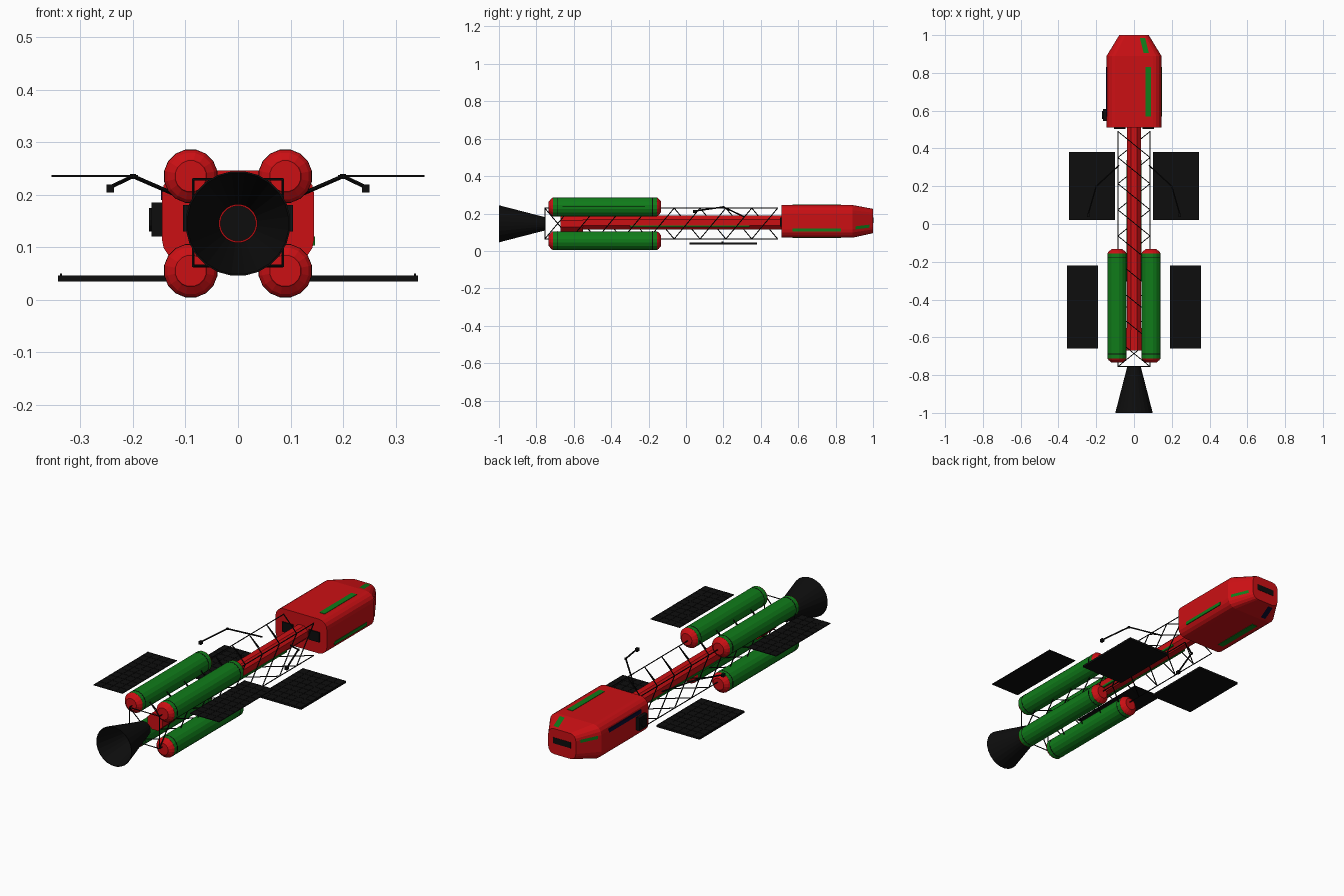
import bpy, bmesh, math
from mathutils import Vector

if "Cube" in bpy.data.objects:
    bpy.data.objects.remove(bpy.data.objects["Cube"])

def mat(name, rgb):
    m = bpy.data.materials.new(name)
    m.diffuse_color = (*rgb, 1)
    m.use_nodes = True
    m.node_tree.nodes["Principled BSDF"].inputs["Base Color"].default_value = m.diffuse_color
    return m

RED = mat("red", (0.6, 0.005, 0.007))
GREEN = mat("green", (0.005, 0.2, 0.01))
BLACK = mat("black", (0.004, 0.004, 0.004))
NAVY = mat("navy", (0.003, 0.004, 0.03))
ZC = 0.145

def finish(bm, name, m, smooth=False):
    bmesh.ops.recalc_face_normals(bm, faces=bm.faces)
    me = bpy.data.meshes.new(name)
    bm.to_mesh(me)
    bm.free()
    me.materials.append(m)
    for p in me.polygons:
        p.use_smooth = smooth
    ob = bpy.data.objects.new(name, me)
    bpy.context.collection.objects.link(ob)
    return ob

def add_box(bm, x0, x1, y0, y1, z0, z1):
    vs = bmesh.ops.create_cube(bm, size=1)["verts"]
    for v in vs:
        v.co = Vector(((x0 + x1) / 2 + v.co.x * (x1 - x0),
                       (y0 + y1) / 2 + v.co.y * (y1 - y0),
                       (z0 + z1) / 2 + v.co.z * (z1 - z0)))

def box(name, m, *lim):
    bm = bmesh.new()
    add_box(bm, *lim)
    return finish(bm, name, m)

def add_rod(bm, a, b, r, n=6):
    a, b = Vector(a), Vector(b)
    vs = bmesh.ops.create_cone(bm, segments=n, radius1=r, radius2=r,
                               depth=(b - a).length, cap_ends=True)["verts"]
    q = (b - a).to_track_quat('Z', 'Y')
    for v in vs:
        v.co = q @ v.co + (a + b) / 2

def loft(name, m, rings, closed_loop=False):
    # rings of matching points joined by quads
    bm = bmesh.new()
    vr = [[bm.verts.new(p) for p in r] for r in rings]
    n = len(rings[0])
    pairs = list(zip(vr, vr[1:])) + ([(vr[-1], vr[0])] if closed_loop else [])
    for a, b in pairs:
        for i in range(n):
            j = (i + 1) % n
            bm.faces.new((a[i], a[j], b[j], b[i]))
    if not closed_loop:
        bm.faces.new(vr[0])
        bm.faces.new(vr[-1])
    return finish(bm, name, m)

def circle(y, r, cx, cz, n):
    return [(cx + r * math.cos(2 * math.pi * (i + .5) / n), y,
             cz + r * math.sin(2 * math.pi * (i + .5) / n)) for i in range(n)]

def lathe(name, m, prof, cx=0, cz=ZC, n=16, closed_loop=False):
    return loft(name, m, [circle(y, r, cx, cz, n) for y, r in prof], closed_loop)

def rounded(y, hx, hz, cz, r):
    pts = []
    for k, (sx, sz) in enumerate(((1, 1), (-1, 1), (-1, -1), (1, -1))):
        for s in range(5):
            a = math.pi / 2 * (k + s / 4)
            pts.append((sx * (hx - r) + r * math.cos(a), y, cz + sz * (hz - r) + r * math.sin(a)))
    return pts

# Crew module with tapered nose
loft("crew_module", RED, [rounded(.51, .145, .0875, .158, .045),
                          rounded(.89, .145, .0875, .158, .045),
                          rounded(1.0, .078, .065, .16, .033)])
box("nose_window", BLACK, -.05, .05, .995, 1.0015, .15, .18)
for s in (-1, 1):
    box("rear_wall_panel", BLACK, s * .075 - .03, s * .075 + .03, .503, .515, .13, .18)

# Long stripes on the module and on its nose
box("top_stripe", GREEN, .06, .09, .57, .83, .24, .2475)
box("right_stripe", GREEN, .14, .147, .57, .83, .103, .12)
box("bottom_stripe", GREEN, -.09, -.06, .57, .83, .068, .074)
box("left_stripe", NAVY, -.147, -.14, .57, .83, .19, .21)

def stripe(name, m, a, b, w):
    a, b, w = Vector(a), Vector(b), Vector(w)
    bm = bmesh.new()
    bm.faces.new([bm.verts.new(p) for p in (a - w, a + w, b + w, b - w)])
    finish(bm, name, m)

stripe("nose_top_stripe", GREEN, (.065, .905, .2435), (.045, .985, .229), (.014, 0, 0))
stripe("nose_bottom_stripe", NAVY, (-.065, .905, .0725), (-.045, .985, .0915), (.014, 0, 0))
stripe("nose_right_stripe", GREEN, (.138, .905, .123), (.087, .985, .133), (0, 0, .008))
stripe("nose_left_stripe", GREEN, (-.138, .905, .193), (-.087, .985, .188), (0, 0, .008))

# Side airlock
box("airlock_base", BLACK, -.165, -.14, .545, .61, .12, .185)
bm = bmesh.new()
add_rod(bm, (-.16, .577, .152), (-.169, .577, .152), .022, 12)
finish(bm, "airlock_hatch", BLACK)

# Spine and engine block
lathe("spine", RED, [(-.56, .04), (.52, .04)], cz=.152, n=8)
lathe("engine_block", RED, [(-.67, .045), (-.55, .045)], n=8)
for s in (-1, 1):
    box("spine_stripe", GREEN, s * .036 - .004, s * .036 + .004, -.3, .34, .127, .137)

# Open truss around the spine
bm = bmesh.new()
X, Z0, Z1, R = .085, .064, .229, .0026
Y0, Y1, BAYS = -.755, .49, 9
corners = [(-X, Z0), (X, Z0), (X, Z1), (-X, Z1)]
step = (Y1 - Y0) / BAYS
for k in range(4):
    (ax, az), (bx, bz) = corners[k], corners[(k + 1) % 4]
    add_rod(bm, (ax, Y0, az), (ax, Y1, az), R)
    add_rod(bm, (ax, Y0, az), (bx, Y0, bz), R)
    for i in range(BAYS):
        y = Y0 + i * step
        add_rod(bm, (ax, y, az), (bx, y + step, bz), R)
finish(bm, "truss", BLACK)

# Engine nozzle, hollow bell with throat
lathe("nozzle", BLACK, [(-.755, .0), (-.755, .036), (-1.0, .1), (-1.0, .097), (-.765, .034), (-.765, .0)][1:5],
      n=24, closed_loop=True)
lathe("nozzle_throat", BLACK, [(-.77, .034), (-.755, .034)], n=24)
lathe("throat_ring", RED, [(-.775, .0365), (-.775, .0335), (-.771, .0335), (-.771, .0355)],
      n=24, closed_loop=True)

# Four propellant tanks with domed ends and bands
for sx in (-1, 1):
    for cz in (.055, .235):
        cx = sx * .09
        lathe("tank_body", GREEN, [(-.712, .051), (-.155, .051)], cx, cz)
        for ya, d in ((-.712, -1), (-.155, 1)):
            lathe("tank_cap", RED, [(ya - d * .005, .05), (ya, .0512), (ya + d * .009, .045),
                                    (ya + d * .019, .032), (ya + d * .022, .03)], cx, cz)
            lathe("tank_band", BLACK, [(ya - d * .026, .0517), (ya - d * .022, .0517)], cx, cz)

# Solar panels and radiator panels with raised grids
def panel(name, s, x0, x1, y0, y1, z, t, nx, ny):
    bm = bmesh.new()
    xa, xb = sorted((s * x0, s * x1))
    add_box(bm, xa, xb, y0, y1, z - t, z + t)
    for i in range(nx + 1):
        x = xa + .002 + (xb - xa - .004) * i / nx
        add_box(bm, x - .001, x + .001, y0, y1, z, z + t + .001)
    for i in range(ny + 1):
        y = y0 + .002 + (y1 - y0 - .004) * i / ny
        add_box(bm, xa, xb, y - .001, y + .001, z, z + t + .001)
    finish(bm, name, BLACK)

for s in (-1, 1):
    panel("upper_panel", s, .19, .355, -.66, -.22, .235, .0012, 4, 10)
    panel("lower_panel", s, .10, .343, .02, .38, .04, .005, 6, 8)
    box("panel_clip", BLACK, s * .337 - .002, s * .337 + .002, .19, .2, .04, .05)

    # Jointed arm with end tool
    shoulder, elbow, wrist = (s * .08, .31, .183), (s * .2, .2, .235), (s * .243, .05, .214)
    bm = bmesh.new()
    add_rod(bm, shoulder, elbow, .004)
    add_rod(bm, elbow, wrist, .004)
    add_rod(bm, (elbow[0], .2, .23), (elbow[0], .2, .239), .006, 8)
    wx = wrist[0]
    add_box(bm, wx - .007, wx + .007, .038, .056, .204, .219)
    finish(bm, "manipulator_arm", BLACK)
